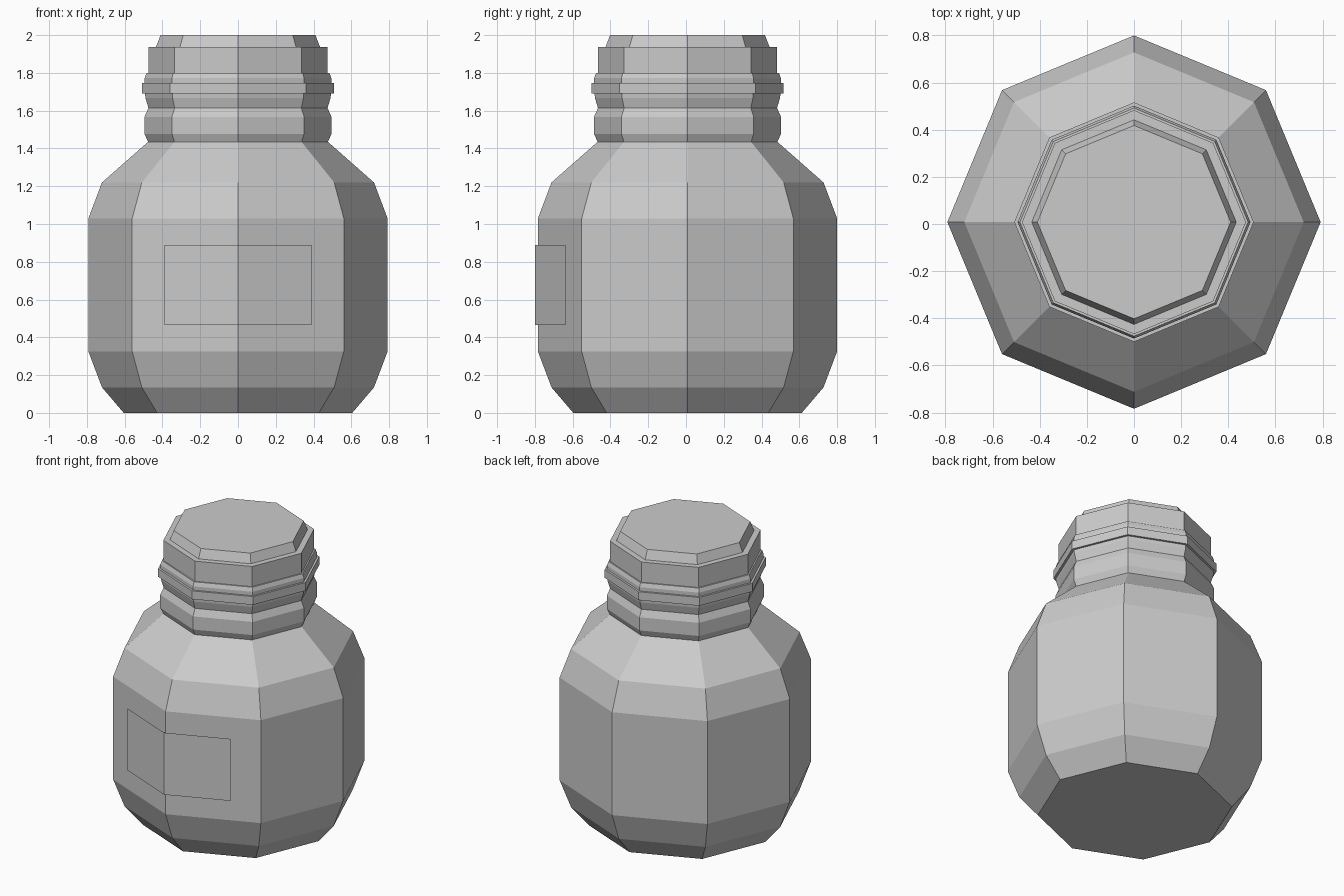
import bpy
import bmesh
from math import sin, cos, pi, tan

if "Cube" in bpy.data.objects:
    bpy.data.objects.remove(bpy.data.objects["Cube"])

SIDES = 8
CY = 0.008  # the bottle sits slightly behind the label


def make_object(name, bm):
    mesh = bpy.data.meshes.new(name)
    bm.to_mesh(mesh)
    bm.free()
    obj = bpy.data.objects.new(name, mesh)
    bpy.context.collection.objects.link(obj)
    return obj


def lathe(name, profile):
    """Turn (radius, z) pairs, listed bottom to top, into a capped octagonal solid."""
    bm = bmesh.new()
    rings = []
    for r, z in profile:
        rings.append([bm.verts.new((r * cos(2 * pi * i / SIDES),
                                    CY + r * sin(2 * pi * i / SIDES), z))
                      for i in range(SIDES)])
    for low, high in zip(rings, rings[1:]):
        for i in range(SIDES):
            j = (i + 1) % SIDES
            bm.faces.new((low[i], low[j], high[j], high[i]))
    bm.faces.new(rings[0][::-1])
    bm.faces.new(rings[-1])
    return make_object(name, bm)


# Bottle body with bevelled foot and sloping shoulder
lathe("bottle_body", [(0.605, 0), (0.72, 0.135), (0.792, 0.325),
                      (0.792, 1.03), (0.72, 1.22), (0.476, 1.435)])

# Neck with a bulge, a waist and the thin tamper ring
lathe("bottle_neck", [(0.476, 1.435), (0.495, 1.477), (0.495, 1.567),
                      (0.474, 1.614), (0.49, 1.667), (0.492, 1.69),
                      (0.508, 1.69), (0.508, 1.747), (0.494, 1.747),
                      (0.494, 1.773), (0.484, 1.80)])

# Cap with a stepped, chamfered top
lathe("cap", [(0.475, 1.80), (0.475, 1.938), (0.434, 1.938), (0.41, 2.0)])

# Label sheet folded around the front corner
bm = bmesh.new()
half, front = 0.39, -0.80
back = front + half * tan(pi / 8)
cols = [[bm.verts.new((x, y, z)) for z in (0.465, 0.89)]
        for x, y in ((-half, back), (0, front), (half, back))]
for a, b in zip(cols, cols[1:]):
    bm.faces.new((a[0], b[0], b[1], a[1]))
make_object("label", bm)
